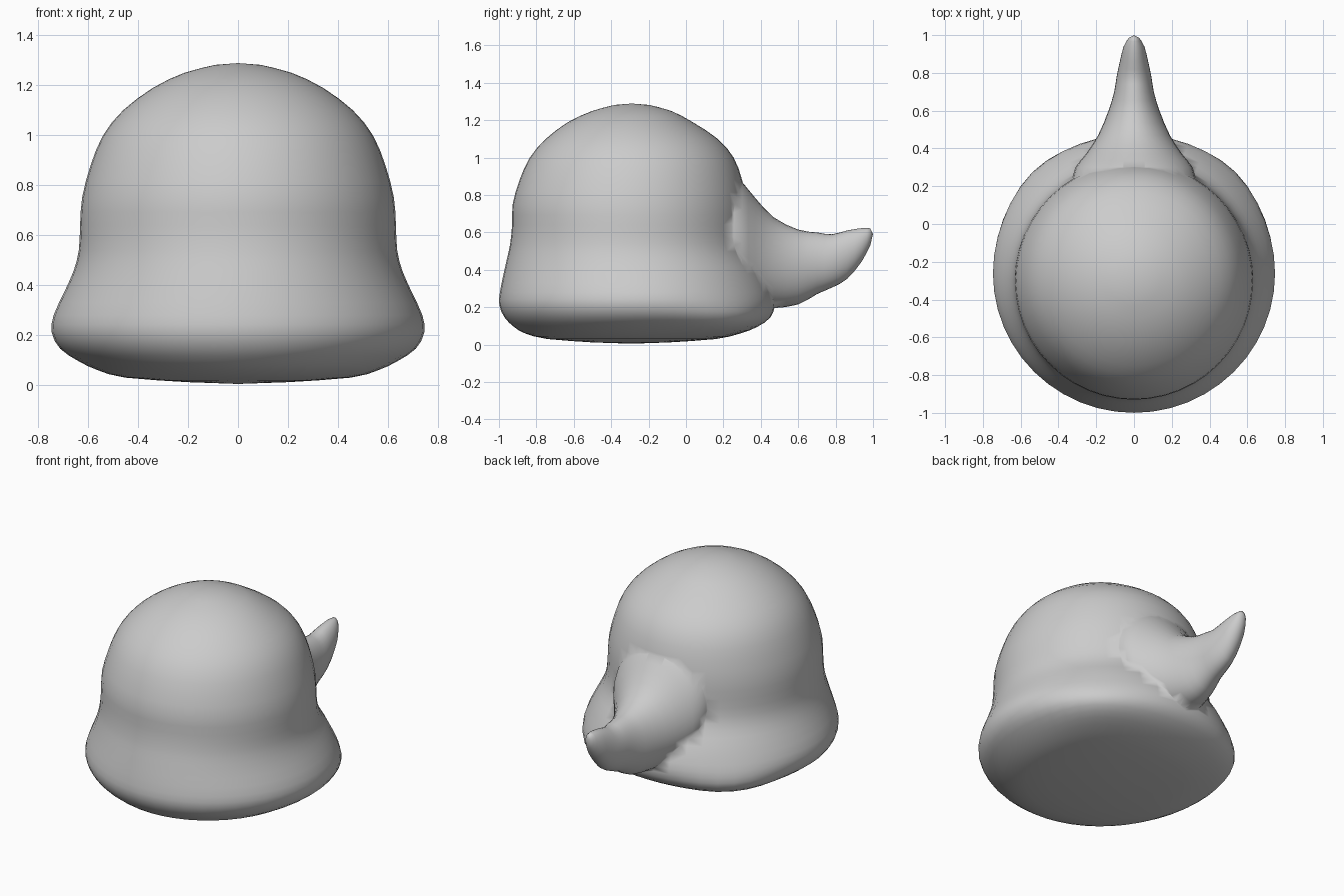
import bpy, bmesh, math

if "Cube" in bpy.data.objects:
    bpy.data.objects.remove(bpy.data.objects["Cube"])

SEG = 48


def catmull(rows, steps):
    """Smoothly resample a list of equal-length tuples."""
    out = []
    for i in range(len(rows) - 1):
        a, b = rows[max(i - 1, 0)], rows[i]
        c, d = rows[i + 1], rows[min(i + 2, len(rows) - 1)]
        for s in range(steps):
            t = s / steps
            out.append(tuple(
                0.5 * (2 * q + (r - p) * t + (2 * p - 5 * q + 4 * r - w) * t * t
                       + (3 * q - p - 3 * r + w) * t ** 3)
                for p, q, r, w in zip(a, b, c, d)))
    out.append(rows[-1])
    return out


def loft(name, rings, start=None, end=None):
    """Skin closed rings; ends are fanned to a tip or capped flat."""
    bm = bmesh.new()
    loops = [[bm.verts.new(p) for p in ring] for ring in rings]
    for a, b in zip(loops, loops[1:]):
        for i in range(len(a)):
            j = (i + 1) % len(a)
            bm.faces.new((a[i], a[j], b[j], b[i]))
    for loop, tip in ((loops[0], start), (loops[-1], end)):
        if tip is None:
            bm.faces.new(loop)
        else:
            v = bm.verts.new(tip)
            for i in range(len(loop)):
                bm.faces.new((loop[i], loop[(i + 1) % len(loop)], v))
    bmesh.ops.recalc_face_normals(bm, faces=bm.faces)
    me = bpy.data.meshes.new(name)
    bm.to_mesh(me)
    bm.free()
    ob = bpy.data.objects.new(name, me)
    bpy.context.collection.objects.link(ob)
    return ob


# Domed body: z, half width, front y, back y, bulge of the rear lower corners
body_rows = [
    (0.012, 0.20, -0.50, -0.09, 0.0), (0.03, 0.45, -0.74, 0.16, 0.06),
    (0.06, 0.56, -0.86, 0.29, 0.10), (0.095, 0.635, -0.92, 0.38, 0.10),
    (0.145, 0.71, -0.97, 0.45, 0.06), (0.21, 0.745, -0.998, 0.475, 0.02),
    (0.28, 0.738, -0.995, 0.465, 0.0), (0.38, 0.692, -0.975, 0.42, 0.0),
    (0.46, 0.657, -0.957, 0.37, 0.0), (0.54, 0.637, -0.94, 0.34, 0.0),
    (0.64, 0.632, -0.93, 0.33, 0.0), (0.75, 0.624, -0.927, 0.325, 0.0),
    (0.88, 0.59, -0.89, 0.30, 0.0), (1.0, 0.54, -0.835, 0.255, 0.0),
    (1.1, 0.46, -0.75, 0.17, 0.0), (1.19, 0.34, -0.63, 0.035, 0.0),
    (1.25, 0.215, -0.50, -0.08, 0.0), (1.282, 0.09, -0.38, -0.20, 0.0)]


def body_ring(z, hw, front, back, bulge):
    ring = []
    for i in range(SEG):
        a = 2 * math.pi * i / SEG
        c, s = math.cos(a), math.sin(a)
        corner = math.exp(-((abs(a - math.pi / 2) - math.pi / 4) / 0.4) ** 2)
        k = 1 + bulge * corner
        ring.append((hw * c * k, (front + back) / 2 + (back - front) / 2 * s * k, z))
    return ring


body = loft("body", [body_ring(*r) for r in catmull(body_rows, 2)],
            (0, -0.29, 0.005), (0, -0.29, 1.289))

# Upturned pointed tail: y, bottom z, top z, half width
tail_rows = [
    (0.22, 0.24, 0.95, 0.33), (0.30, 0.22, 0.87, 0.31), (0.37, 0.20, 0.785, 0.255),
    (0.47, 0.195, 0.68, 0.19), (0.60, 0.215, 0.615, 0.135), (0.70, 0.27, 0.60, 0.105),
    (0.78, 0.305, 0.59, 0.092), (0.86, 0.35, 0.61, 0.075), (0.94, 0.445, 0.623, 0.055),
    (0.985, 0.53, 0.622, 0.028)]


def tail_ring(y, lo, hi, hw):
    return [(hw * math.cos(2 * math.pi * i / 32), y,
             (lo + hi) / 2 + (hi - lo) / 2 * math.sin(2 * math.pi * i / 32))
            for i in range(32)]


tail = loft("tail", [tail_ring(*r) for r in catmull(tail_rows, 2)],
            None, (0, 1.0, 0.592))

# Fuse the tail into the body as one skin
mod = body.modifiers.new("fuse", 'BOOLEAN')
mod.operation = 'UNION'
mod.solver = 'EXACT'
mod.object = tail
bpy.context.view_layer.objects.active = body
body.select_set(True)
bpy.ops.object.modifier_apply(modifier=mod.name)
bpy.data.objects.remove(tail, do_unlink=True)
body.name = "body_with_tail"
bpy.ops.object.shade_smooth()
